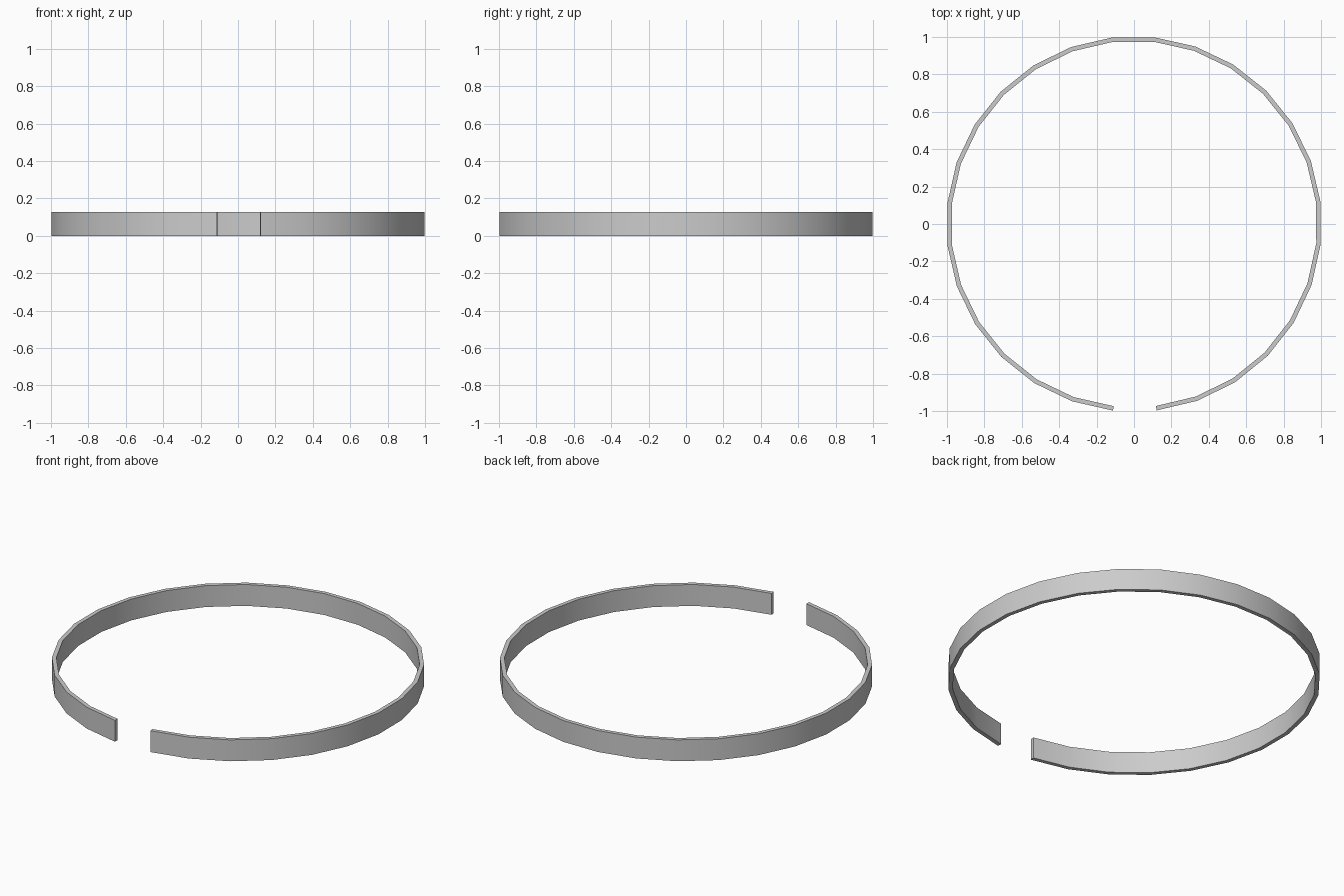
import bpy, bmesh, math

if "Cube" in bpy.data.objects:
    bpy.data.objects.remove(bpy.data.objects["Cube"])

R_OUT, R_IN, HEIGHT = 1.004, 0.98, 0.127
SEGMENTS = 27
START, END = math.radians(-83.1), math.radians(263.6)

# open band: rectangular section swept around the ring, with a gap at the front
bm = bmesh.new()
section = [(R_OUT, 0), (R_OUT, HEIGHT), (R_IN, HEIGHT), (R_IN, 0)]
rings = []
for i in range(SEGMENTS + 1):
    a = START + (END - START) * i / SEGMENTS
    rings.append([bm.verts.new((r * math.cos(a), r * math.sin(a), z)) for r, z in section])
for a, b in zip(rings, rings[1:]):
    for k in range(4):
        n = (k + 1) % 4
        bm.faces.new((a[k], b[k], b[n], a[n]))

# end caps at the gap
bm.faces.new(rings[0])
bm.faces.new(rings[-1][::-1])
bmesh.ops.recalc_face_normals(bm, faces=bm.faces)

mesh = bpy.data.meshes.new("split_ring_band")
bm.to_mesh(mesh)
bm.free()
band = bpy.data.objects.new("split_ring_band", mesh)
bpy.context.collection.objects.link(band)

# smooth around the band, crisp at its rims
bpy.context.view_layer.objects.active = band
band.select_set(True)
bpy.ops.object.shade_smooth_by_angle(angle=math.radians(30))
